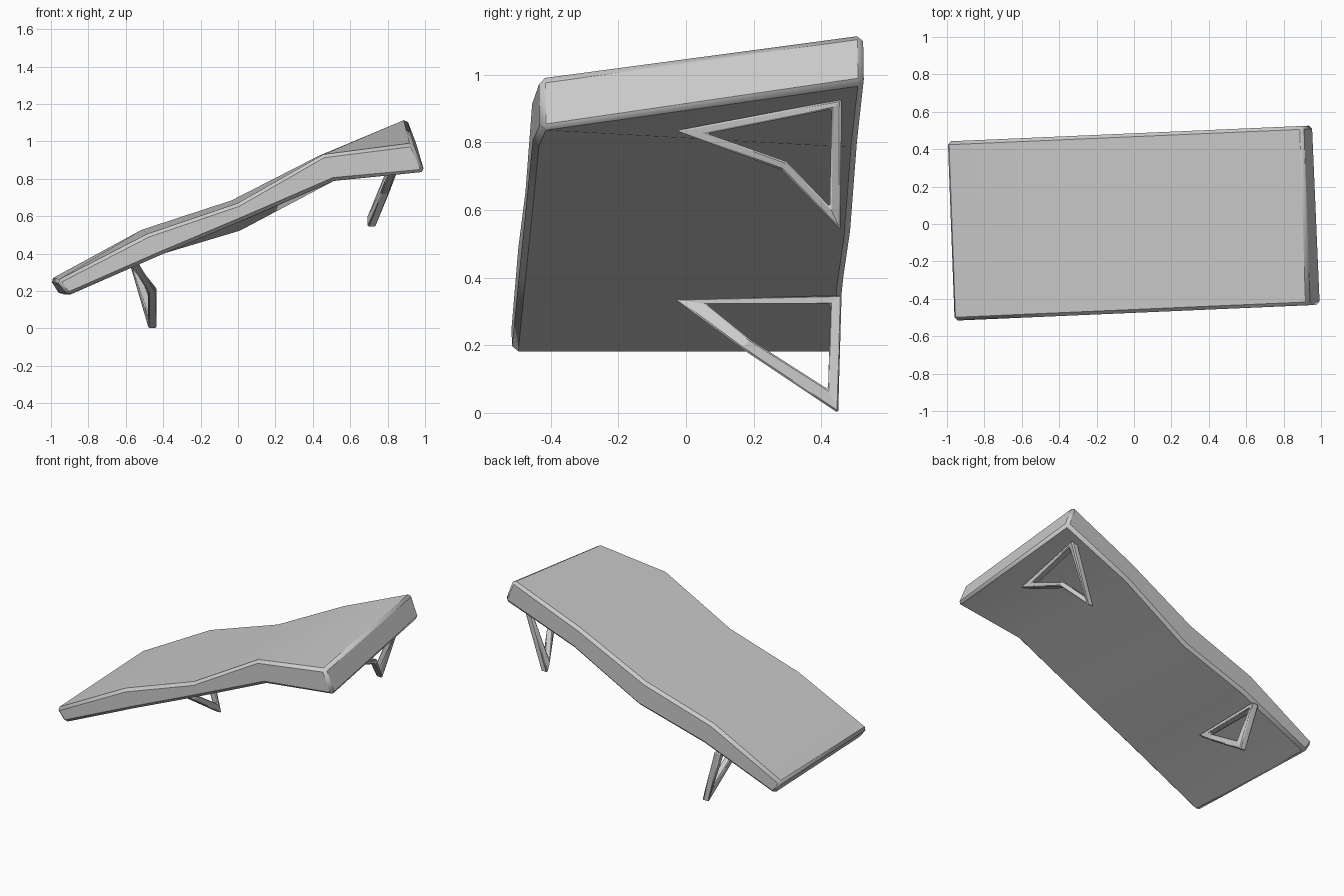
import bpy, bmesh

if "Cube" in bpy.data.objects:
    bpy.data.objects.remove(bpy.data.objects["Cube"])

def finish(bm, name, width):
    bmesh.ops.recalc_face_normals(bm, faces=bm.faces)
    me = bpy.data.meshes.new(name)
    bm.to_mesh(me)
    bm.free()
    ob = bpy.data.objects.new(name, me)
    bpy.context.collection.objects.link(ob)
    bev = ob.modifiers.new("soft_edges", 'BEVEL')
    bev.width = width
    bev.segments = 1
    bev.limit_method = 'ANGLE'
    bev.angle_limit = 0.9
    bpy.ops.object.select_all(action='DESELECT')
    ob.select_set(True)
    bpy.context.view_layer.objects.active = ob
    bpy.ops.object.shade_smooth_by_angle(angle=0.3)
    return ob

# Wavy plank: (x, z) edge profiles, front and back, top and bottom
front_top = [(-0.97, 0.255), (-0.485, 0.505), (0.0, 0.67), (0.455, 0.93), (0.935, 0.99)]
front_bot = [(-0.91, 0.175), (-0.42, 0.39), (0.03, 0.58), (0.515, 0.79), (1.0, 0.835)]
back_top = [(-1.005, 0.262), (-0.515, 0.528), (-0.035, 0.685), (0.43, 0.922), (0.902, 1.123)]
back_bot = [(-0.95, 0.175), (-0.45, 0.385), (0.01, 0.522), (0.475, 0.785), (0.958, 0.975)]

def deck_ring(bm, i):
    ring = []
    for prof, y0 in ((front_top, -0.475), (back_top, 0.485), (back_bot, 0.485), (front_bot, -0.475)):
        x, z = prof[i]
        ring.append(bm.verts.new((x, y0 + 0.0435 * x, z)))
    return ring

bm = bmesh.new()
rings = [deck_ring(bm, i) for i in range(5)]
for a, b in zip(rings, rings[1:]):
    for k in range(4):
        n = (k + 1) % 4
        bm.faces.new((a[k], a[n], b[n], b[k]))
bm.faces.new(rings[0])
bm.faces.new(rings[-1])
finish(bm, "plank", 0.018)

# Triangular leg frames: outer and inner loops (y, z) with an x for each corner
def leg_frame(name, xs, outer, inner, half=0.022):
    bm = bmesh.new()
    loops = [[bm.verts.new((x + s * half, y, z)) for x, (y, z) in zip(xs, pts)]
             for pts, s in ((outer, -1), (outer, 1), (inner, 1), (inner, -1))]
    n = len(xs)
    for j in range(4):
        a, b = loops[j], loops[(j + 1) % 4]
        for i in range(n):
            k = (i + 1) % n
            bm.faces.new((a[i], a[k], b[k], b[i]))
    finish(bm, name, 0.006)

leg_frame("low_leg", (-0.545, -0.55, -0.458, -0.458),
          [(-0.03, 0.335), (0.46, 0.347), (0.45, 0.0), (0.165, 0.19)],
          [(0.06, 0.322), (0.427, 0.322), (0.42, 0.07), (0.19, 0.217)])
leg_frame("high_leg", (0.825, 0.84, 0.715, 0.785),
          [(-0.03, 0.835), (0.46, 0.927), (0.457, 0.54), (0.283, 0.718)],
          [(0.064, 0.826), (0.43, 0.898), (0.425, 0.61), (0.30, 0.742)])
